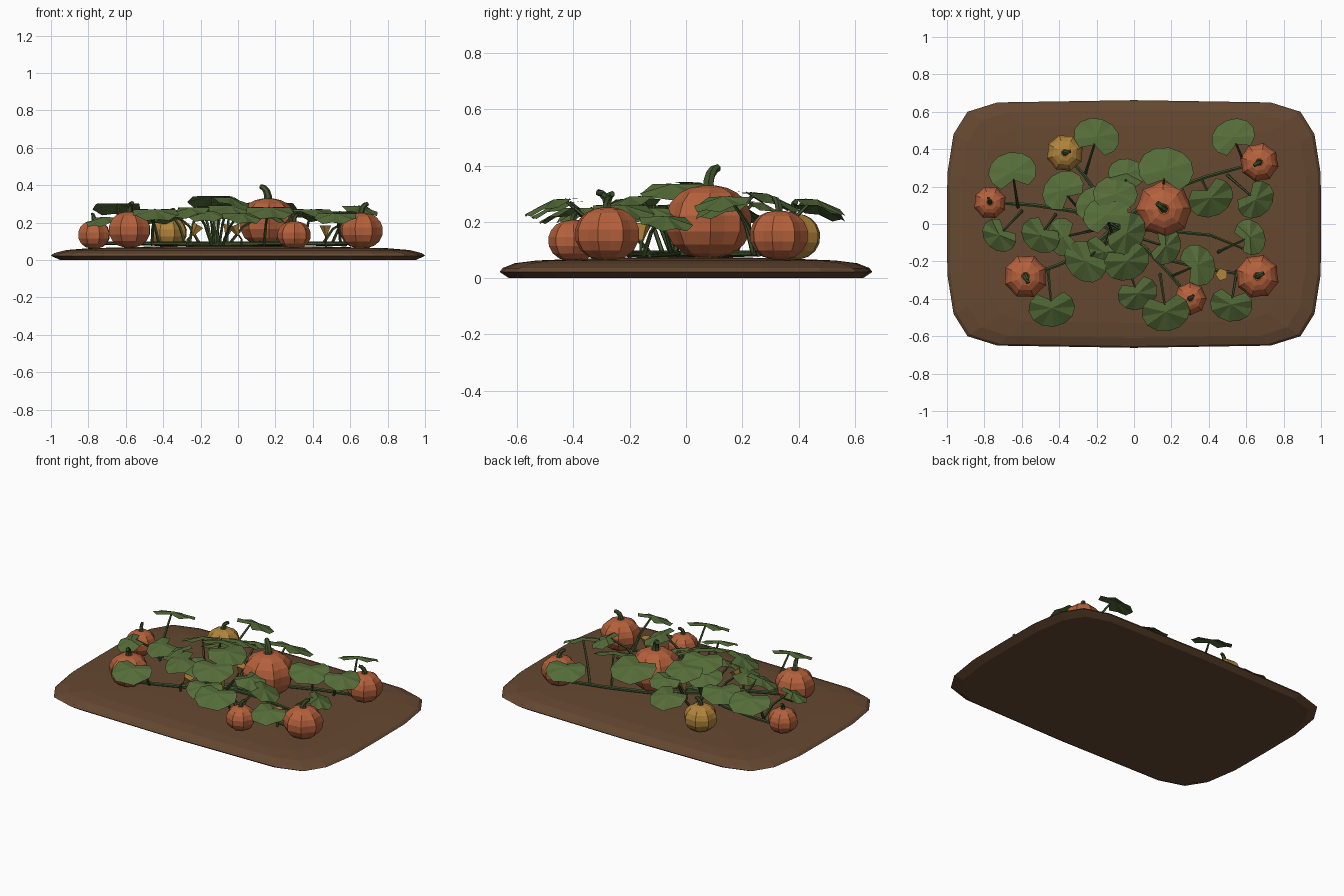
import bpy, bmesh, math
from mathutils import Vector

if "Cube" in bpy.data.objects:
    bpy.data.objects.remove(bpy.data.objects["Cube"])


def material(name, rgb):
    m = bpy.data.materials.new(name)
    m.diffuse_color = (*rgb, 1)
    m.use_nodes = True
    m.node_tree.nodes["Principled BSDF"].inputs["Base Color"].default_value = m.diffuse_color
    return m


SOIL = material("soil", (0.13, 0.065, 0.03))
ORANGE = material("orange", (0.46, 0.12, 0.045))
YELLOW = material("yellow", (0.44, 0.23, 0.045))
LEAF = material("leaf", (0.09, 0.15, 0.04))
STEM = material("stem", (0.05, 0.085, 0.025))


def make(name, bm, mat, closed=True):
    if closed:
        bmesh.ops.recalc_face_normals(bm, faces=bm.faces)
    me = bpy.data.meshes.new(name)
    bm.to_mesh(me)
    bm.free()
    me.materials.append(mat)
    ob = bpy.data.objects.new(name, me)
    bpy.context.collection.objects.link(ob)


def loft(bm, rings):
    """Skin a list of closed point rings and cap both ends."""
    vs = [[bm.verts.new(p) for p in ring] for ring in rings]
    n = len(vs[0])
    for a, b in zip(vs, vs[1:]):
        for i in range(n):
            j = (i + 1) % n
            bm.faces.new((a[i], a[j], b[j], b[i]))
    bm.faces.new(vs[0][::-1])
    bm.faces.new(vs[-1])


def tube(name, pts, r0, r1, mat, sides=6):
    pts = [Vector(p) for p in pts]
    rings = []
    for i, p in enumerate(pts):
        d = (pts[min(i + 1, len(pts) - 1)] - pts[max(i - 1, 0)]).normalized()
        u = d.cross(Vector((0, 1, 0) if abs(d.y) < 0.8 else (1, 0, 0))).normalized()
        v = d.cross(u)
        r = r0 + (r1 - r0) * i / (len(pts) - 1)
        rings.append([p + r * (math.cos(k * math.tau / sides) * u +
                               math.sin(k * math.tau / sides) * v) for k in range(sides)])
    bm = bmesh.new()
    loft(bm, rings)
    make(name, bm, mat)


# Soil bed: rounded rectangle outline stacked into a low mound
q = [(1, 0), (0.998, 0.27), (0.965, 0.48), (0.89, 0.6), (0.73, 0.65), (0, 0.662)]
outline = q + [(-x, y) for x, y in q[-2::-1]]
outline += [(x, -y) for x, y in outline[-2:0:-1]]
bm = bmesh.new()
loft(bm, [[(x * s, y * s, z) for x, y in outline] for s, z in
          [(0.95, 0), (1, 0.022), (0.985, 0.036), (0.92, 0.053), (0.8, 0.063), (0.5, 0.071), (0.15, 0.075)]])
make("soil_bed", bm, SOIL)


# Pumpkins: ribbed bodies with bent stems
def pumpkin(n, x, y, r, z0, z1, lean, mat):
    zc, h = (z0 + z1) / 2, (z1 - z0) / 2
    rings = []
    for t in (-80, -60, -38, -15, 10, 32, 52, 68, 82):
        a = math.radians(t)
        rad = r * math.cos(a) ** 0.85
        ring = []
        for k in range(16):
            rr = rad * (1 if k % 2 == 0 else 0.9)
            b = k * math.tau / 16 + lean
            ring.append((x + rr * math.cos(b), y + rr * math.sin(b), zc + h * math.sin(a)))
        rings.append(ring)
    rings.append([(x + (p[0] - x) * 0.3, y + (p[1] - y) * 0.3, z1 - 0.1 * h) for p in rings[-1]])
    bm = bmesh.new()
    loft(bm, rings)
    make(f"pumpkin_{n}", bm, mat)
    c, s = math.cos(lean), math.sin(lean)
    k = r * 0.4
    tube(f"pumpkin_stem_{n}", [(x + c * k * a, y + s * k * a, z1 + k * b) for a, b in
                               [(0, -0.3), (0, 0.2), (0.15, 0.6), (0.45, 0.9), (0.8, 1.0)]],
         r * 0.15, r * 0.09, STEM)


pumpkins = [(0.16, 0.08, 0.155, 0.07, 0.33, 2.4, ORANGE), (-0.58, -0.28, 0.12, 0.065, 0.258, -1.2, ORANGE),
            (0.66, -0.28, 0.12, 0.062, 0.252, 0.5, ORANGE), (0.67, 0.33, 0.107, 0.065, 0.24, 3.7, ORANGE),
            (-0.77, 0.115, 0.09, 0.06, 0.21, 1.9, ORANGE), (0.30, -0.4, 0.09, 0.06, 0.207, 0.8, ORANGE),
            (-0.37, 0.38, 0.102, 0.065, 0.23, 0.3, YELLOW)]
for i, p in enumerate(pumpkins):
    pumpkin(i + 1, *p)

# Runner vines from the crown along the soil to each fruit
CROWN = Vector((-0.12, -0.03, 0.085))
for i, p in enumerate(pumpkins):
    end = Vector((p[0], p[1], 0.09))
    d = end - CROWN
    side = Vector((-d.y, d.x, 0)) * (0.08 if i % 2 else -0.08)
    tube(f"vine_{i + 1}", [CROWN, CROWN + d * 0.33 + side, CROWN + d * 0.66 + side * 0.7, end],
         0.014, 0.009, STEM)
tube("vine_8", [CROWN, (0.12, -0.03, 0.09), (0.41, -0.06, 0.085), (0.58, -0.13, 0.08)], 0.012, 0.007, STEM)


# Leaves: kidney-shaped, notched at the stalk, dipping away from it
def leaf(n, x, y, z, w, fx, fy, tilt=20):
    d = Vector((x - fx, y - fy, 0)).normalized()
    s = Vector((-d.y, d.x, 0))
    slope = math.tan(math.radians(tilt))

    def at(along, across, drop):
        return Vector((x, y, z - along * slope - drop)) + d * along + s * across

    bm = bmesh.new()
    hub = bm.verts.new(at(-0.35 * w, 0, 0.005))
    mid = bm.verts.new(at(0, 0, -0.01))
    rim = []
    for k in range(-5, 6):
        a = math.radians(k * 29)
        rim.append(bm.verts.new(at(math.cos(a) * w * 0.8, math.sin(a) * w, 0.006 + 0.012 * (k % 2))))
    for a, b in zip(rim, rim[1:]):
        bm.faces.new((mid, a, b))
    bm.faces.new((hub, rim[0], mid))
    bm.faces.new((hub, mid, rim[-1]))
    make(f"leaf_{n}", bm, LEAF, closed=False)
    top = at(-0.3 * w, 0, 0.004)
    foot = Vector((fx, fy, 0.08))
    bend = foot.lerp(top, 0.4) + Vector((0, 0, 0.03))
    tube(f"leaf_stalk_{n}", [foot, bend, top], 0.009, 0.006, STEM, 5)


leaves = [  # x, y, z, half width, stalk foot x, y
    (-0.20, 0.465, 0.27, 0.125, -0.26, 0.27), (0.53, 0.465, 0.25, 0.12, 0.60, 0.30),
    (-0.65, 0.28, 0.29, 0.13, -0.62, 0.09), (-0.38, 0.18, 0.24, 0.12, -0.28, 0.06),
    (-0.72, -0.06, 0.22, 0.10, -0.60, 0.07), (-0.50, -0.06, 0.25, 0.11, -0.42, 0.05),
    (-0.44, -0.45, 0.26, 0.125, -0.46, -0.24), (0.17, -0.47, 0.27, 0.13, 0.14, -0.27),
    (0.52, -0.43, 0.24, 0.115, 0.55, -0.25), (0.65, 0.13, 0.28, 0.11, 0.50, 0.26),
    (0.62, -0.07, 0.21, 0.10, 0.45, -0.15), (0.41, 0.14, 0.26, 0.125, 0.36, 0.24),
    (0.34, -0.22, 0.25, 0.115, 0.20, -0.28), (0.17, 0.29, 0.29, 0.15, 0.14, 0.10),
    (-0.04, 0.27, 0.26, 0.10, -0.06, 0.10), (-0.26, -0.20, 0.27, 0.125, -0.14, -0.08)]
leaves += [  # crown leaves
    (-0.38, -0.07, 0.25, 0.105, -0.2, -0.03), (0.02, -0.37, 0.24, 0.11, -0.08, -0.12),
    (-0.04, -0.20, 0.28, 0.125, -0.1, -0.05), (0.17, -0.12, 0.24, 0.10, -0.05, -0.05),
    (-0.04, -0.05, 0.325, 0.12, -0.12, 0.0), (-0.15, 0.05, 0.33, 0.125, -0.12, -0.04),
    (-0.10, 0.16, 0.30, 0.12, -0.11, 0.0), (-0.21, 0.11, 0.27, 0.11, -0.14, 0.0),
    (-0.16, -0.15, 0.25, 0.11, -0.13, -0.04)]
for i, l in enumerate(leaves):
    leaf(i + 1, *l)


# Blossoms: small trumpets on thin stalks
for i, (x, y, lean) in enumerate([(0.47, -0.27, 0.0), (-0.06, 0.10, 0.015), (-0.24, -0.2, 0.03), (0.0, -0.16, -0.02)]):
    tube(f"blossom_stalk_{i + 1}", [(x - lean, y, 0.07), (x - lean, y, 0.11), (x, y, 0.14)], 0.006, 0.005, STEM, 5)
    tube(f"blossom_{i + 1}", [(x, y, 0.13), (x + lean * 0.5, y, 0.16), (x + lean, y, 0.185)], 0.008, 0.035, YELLOW, 5)
